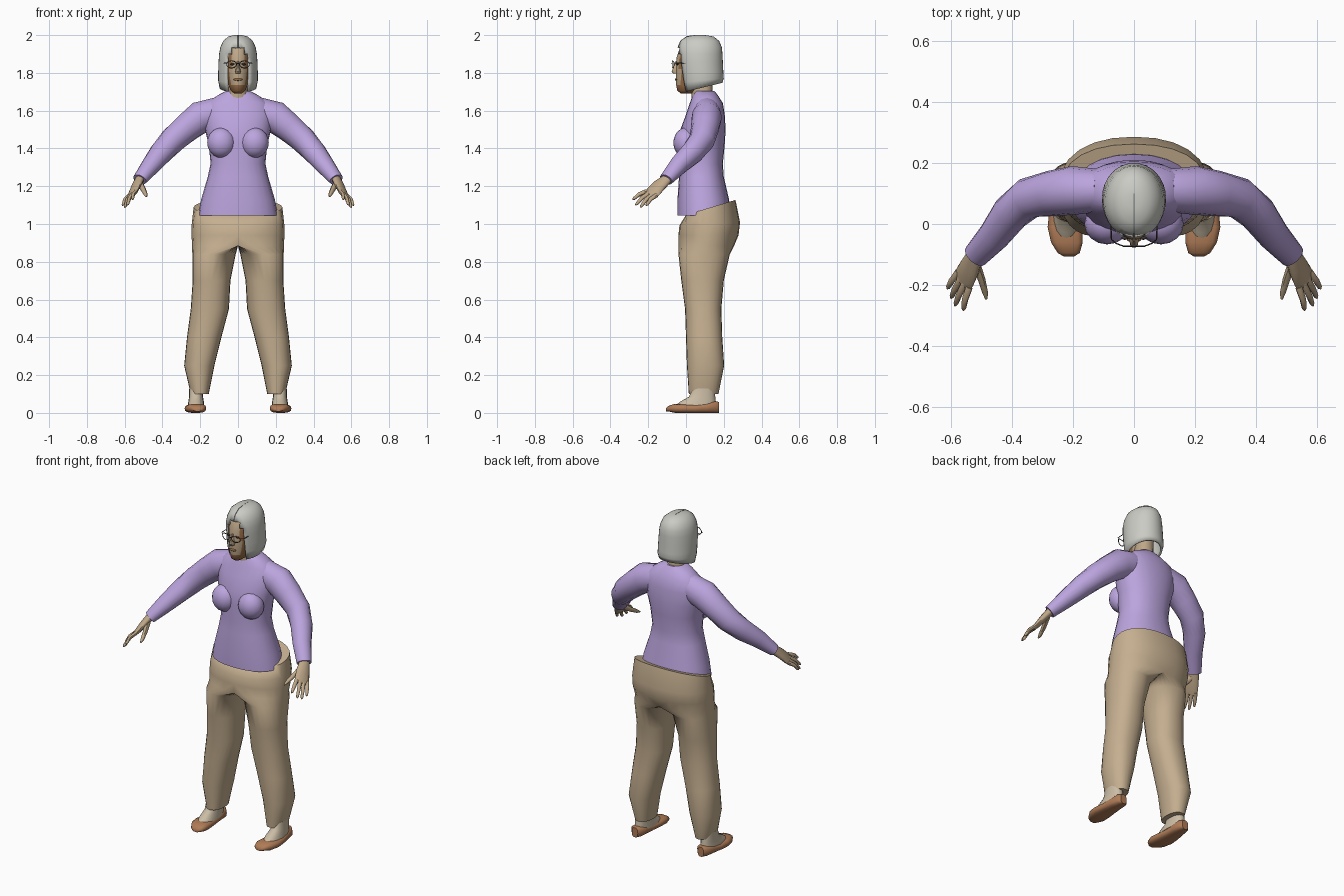
import bpy, bmesh, math
from mathutils import Vector

if "Cube" in bpy.data.objects:
    bpy.data.objects.remove(bpy.data.objects["Cube"])


def material(name, rgb):
    m = bpy.data.materials.new(name)
    m.diffuse_color = (*rgb, 1)
    m.use_nodes = True
    m.node_tree.nodes["Principled BSDF"].inputs["Base Color"].default_value = m.diffuse_color
    return m


LILAC = material("lilac knit", (0.50, 0.375, 0.73))
KHAKI = material("khaki cloth", (0.56, 0.43, 0.28))
HAIR = material("silver hair", (0.60, 0.60, 0.56))
SKIN = material("skin", (0.52, 0.39, 0.25))
BROWN = material("warm brown skin", (0.32, 0.15, 0.06))
FOOT = material("pale foot skin", (0.60, 0.51, 0.38))
SHOE = material("shoe leather", (0.43, 0.20, 0.095))
DARK = material("dark frame", (0.04, 0.035, 0.03))
GREY = material("hair parting", (0.22, 0.22, 0.20))


def finish(name, bm, mats, mirror=False, angle=45):
    bmesh.ops.recalc_face_normals(bm, faces=bm.faces)
    me = bpy.data.meshes.new(name)
    bm.to_mesh(me)
    bm.free()
    ob = bpy.data.objects.new(name, me)
    bpy.context.collection.objects.link(ob)
    for m in mats:
        me.materials.append(m)
    bpy.ops.object.select_all(action='DESELECT')
    ob.select_set(True)
    bpy.context.view_layer.objects.active = ob
    bpy.ops.object.shade_smooth_by_angle(angle=math.radians(angle))
    if mirror:
        ob.modifiers.new("mirror", 'MIRROR')
    return ob


def skin_rings(bm, rings, caps=True):
    vs = [[bm.verts.new(p) for p in r] for r in rings]
    n = len(vs[0])
    for a, b in zip(vs, vs[1:]):
        for i in range(n):
            j = (i + 1) % n
            bm.faces.new((a[i], a[j], b[j], b[i]))
    if caps:
        bm.faces.new(vs[0])
        bm.faces.new(vs[-1])


def level_ring(z, cx, hw, yf, yb, tilt=0, n=24, p=0.9):
    """Rounded horizontal ring from its half width, front y and back y."""
    pts, cy, ry = [], (yf + yb) / 2, (yb - yf) / 2
    for i in range(n):
        a = math.tau * i / n
        c, s = math.cos(a), math.sin(a)
        x = cx + hw * math.copysign(abs(c) ** p, c)
        y = ry * math.copysign(abs(s) ** p, s)
        pts.append(Vector((x, cy + y, z + tilt * y)))
    return pts


def tube(bm, path, radii, side=(0, 0, 1), n=10):
    """Tube along a path; each radius is (along side, across side)."""
    path = [Vector(p) for p in path]
    rings = []
    for i, c in enumerate(path):
        d = (path[min(i + 1, len(path) - 1)] - path[max(i - 1, 0)]).normalized()
        u = Vector(side)
        u = (u - d * u.dot(d)).normalized()
        v = d.cross(u)
        ru, rv = radii[i]
        rings.append([c + u * ru * math.cos(math.tau * k / n)
                      + v * rv * math.sin(math.tau * k / n) for k in range(n)])
    skin_rings(bm, rings)


def ball(bm, center, radii, u=16, v=10):
    r = bmesh.ops.create_uvsphere(bm, u_segments=u, v_segments=v, radius=1)
    for w in r["verts"]:
        w.co = Vector(center) + Vector([a * b for a, b in zip(w.co, radii)])


# sweater body
bm = bmesh.new()
skin_rings(bm, [level_ring(z, 0, hw, f, b) for z, hw, f, b in [
    (1.045, .212, -.045, .235), (1.13, .195, -.045, .228), (1.25, .16, -.037, .2),
    (1.32, .145, -.032, .195), (1.42, .155, -.035, .205), (1.50, .175, -.03, .21),
    (1.58, .185, 0, .205), (1.64, .165, .02, .195), (1.68, .11, .035, .17),
    (1.705, .062, .045, .15)]])
finish("sweater_body", bm, [LILAC])

bm = bmesh.new()
ball(bm, (.088, 0, 1.43), (.075, .067, .08))
finish("sweater_chest", bm, [LILAC], True)

# sleeves
bm = bmesh.new()
tube(bm, [(.11, .11, 1.59), (.2, .11, 1.565), (.27, .1, 1.51), (.345, .085, 1.445),
          (.405, .035, 1.38), (.46, -.04, 1.31), (.52, -.105, 1.235)],
     [(.08, .07), (.085, .08), (.076, .075), (.07, .068), (.062, .062), (.05, .052), (.034, .042)],
     n=16)
finish("sleeve", bm, [LILAC], True)

# hands with four fingers and a thumb
bm = bmesh.new()
across = Vector((.05, .07, -.03)).normalized()
tube(bm, [(.517, -.095, 1.243), (.537, -.14, 1.205), (.553, -.172, 1.172), (.563, -.192, 1.153)],
     [(.028, .024), (.04, .02), (.044, .016), (.04, .01)], across, 12)
knuckle = Vector((.558, -.182, 1.163))
for k, tip in [(-.033, (.56, -.283, 1.13)), (-.011, (.587, -.268, 1.10)),
               (.011, (.6, -.243, 1.088)), (.033, (.612, -.212, 1.098))]:
    a, b = knuckle + across * k, Vector(tip)
    mid = a.lerp(b, .5) + Vector((.004, -.003, .006))
    tube(bm, [a, mid, a.lerp(b, .9), b], [(.012, .011), (.011, .01), (.008, .008), (.003, .003)], across, 8)
tube(bm, [(.52, -.125, 1.215), (.5, -.18, 1.18), (.488, -.225, 1.155), (.484, -.246, 1.145)],
     [(.018, .016), (.014, .013), (.01, .01), (.004, .004)], across, 8)
finish("hand", bm, [SKIN], True)

# trousers: half hips running into one leg, mirrored
bm = bmesh.new()
rings = []
for z, xi, xo, f, b, t in [
        (1.088, -.235, .235, .0, .262, .3), (1.0, -.245, .245, -.035, .286, .05),
        (.94, -.246, .246, -.04, .278, 0), (.885, -.243, .243, -.04, .255, 0),
        (.84, .012, .242, -.04, .232, 0), (.7, .04, .24, -.025, .2, 0),
        (.55, .048, .25, -.005, .187, 0), (.4, .088, .27, 0, .192, 0),
        (.25, .125, .285, .005, .202, 0), (.1, .155, .25, .015, .172, 0)]:
    r = level_ring(z, (xi + xo) / 2, (xo - xi) / 2, f, b, t)
    rings.append([Vector((max(p.x, 0), p.y, p.z)) for p in r])
skin_rings(bm, rings)
inner = [f for f in bm.faces if all(abs(v.co.x) < 1e-4 for v in f.verts)]
bmesh.ops.delete(bm, geom=inner, context='FACES')
finish("trousers", bm, [KHAKI], True, 60)

# ankles and insteps
bm = bmesh.new()
skin_rings(bm, [level_ring(z, .222, hw, f, b, n=16) for z, hw, f, b in [
    (.13, .036, .035, .15), (.085, .037, .015, .155), (.06, .041, -.03, .158), (.036, .044, -.06, .16)]])
finish("ankle", bm, [FOOT], True)

# slip-on shoes, outlined from toe to heel
bm = bmesh.new()
rings = []
for y, cx, hw, top in [
        (-.106, .213, .018, .024), (-.095, .214, .036, .036), (-.06, .22, .052, .048),
        (-.01, .226, .057, .046), (.05, .227, .05, .044), (.11, .224, .043, .054),
        (.155, .222, .038, .062), (.176, .222, .02, .058)]:
    lift = .008 if y < -.08 else 0
    pts = []
    for i in range(14):
        a = math.tau * i / 14
        c, s = math.cos(a), math.sin(a)
        h = (top - lift) / 2
        pts.append(Vector((cx + hw * math.copysign(abs(c) ** .7, c), y,
                           lift + h + h * math.copysign(abs(s) ** .7, s))))
    rings.append(pts)
skin_rings(bm, rings)
finish("shoe", bm, [SHOE], True)

# neck
bm = bmesh.new()
skin_rings(bm, [level_ring(z, 0, hw, f, b, n=16) for z, hw, f, b in [
    (1.66, .065, .03, .15), (1.71, .05, .03, .14), (1.8, .05, .02, .14)]])
finish("neck", bm, [SKIN])

# head: brown on the cheeks and chin
bm = bmesh.new()
skin_rings(bm, [level_ring(z, 0, hw, f, b, p=1) for z, hw, f, b in [
    (1.69, .018, -.025, .03), (1.705, .038, -.046, .06), (1.735, .05, -.052, .1),
    (1.77, .06, -.054, .13), (1.82, .068, -.054, .16), (1.88, .071, -.05, .17),
    (1.94, .065, -.03, .16), (1.975, .035, 0, .11)]])
for f in bm.faces:
    c = f.calc_center_median()
    if c.y < .06 and (abs(c.x) > .04 or c.z < 1.73):
        f.material_index = 1
finish("head", bm, [SKIN, BROWN])

# nose, lips and eyes
bm = bmesh.new()
skin_rings(bm, [level_ring(z, 0, hw, f, -.03, n=10) for z, hw, f in [
    (1.862, .006, -.055), (1.83, .01, -.067), (1.808, .015, -.078), (1.796, .012, -.068)]])
finish("nose", bm, [SKIN])
bm = bmesh.new()
ball(bm, (0, -.052, 1.765), (.024, .007, .007), 12, 6)
finish("lips", bm, [BROWN])
bm = bmesh.new()
ball(bm, (.03, -.046, 1.846), (.012, .006, .006), 10, 6)
finish("eye", bm, [DARK], True)

# eyeglasses
bm = bmesh.new()
N = 20
for k in range(N):
    a, b = [(.034 + .026 * math.cos(t), -.073 + .01 * abs(math.cos(t)) * (math.cos(t) > 0),
             1.845 + .019 * math.sin(t)) for t in (math.tau * k / N, math.tau * (k + 1) / N)]
    tube(bm, [a, b], [(.0022, .0022)] * 2, (.3, 1, .1), 5)
tube(bm, [(0, -.075, 1.85), (.009, -.073, 1.848)], [(.0022, .0022)] * 2, n=5)
tube(bm, [(.06, -.063, 1.852), (.074, -.05, 1.852), (.078, .06, 1.85)], [(.0022, .0022)] * 3, n=5)
finish("glasses", bm, [DARK], True)

# bobbed hair with an opening for the face
bm = bmesh.new()
skin_rings(bm, [level_ring(z, 0, hw, f, b, t, 32, 1) for z, hw, f, b, t in [
    (2.0, .02, .05, .1, 0), (1.993, .05, .005, .145, 0), (1.97, .078, -.028, .175, 0),
    (1.935, .094, -.043, .19, 0), (1.9, .1, -.048, .193, 0), (1.86, .103, -.046, .195, 0),
    (1.80, .105, -.038, .198, 0), (1.76, .105, -.03, .2, .1), (1.722, .098, -.018, .192, .24)]])
bm.faces.ensure_lookup_table()
gone = [bm.faces[-1]]
for f in bm.faces:
    c = f.calc_center_median()
    if c.y < .06 and c.z < 1.925 and abs(c.x) < (.035 if c.z > 1.9 else .062):
        gone.append(f)
bmesh.ops.delete(bm, geom=list(set(gone)), context='FACES')
hair = finish("hair", bm, [HAIR], angle=60)
thick = hair.modifiers.new("thickness", 'SOLIDIFY')
thick.thickness = .012
thick.offset = -1

# parting line
bm = bmesh.new()
tube(bm, [(0, -.043, 1.935), (0, -.028, 1.97), (0, .005, 1.993), (0, .05, 1.999), (0, .1, 1.999)],
     [(.002, .002)] * 5, (1, 0, 0), 6)
finish("hair_parting", bm, [GREY])
